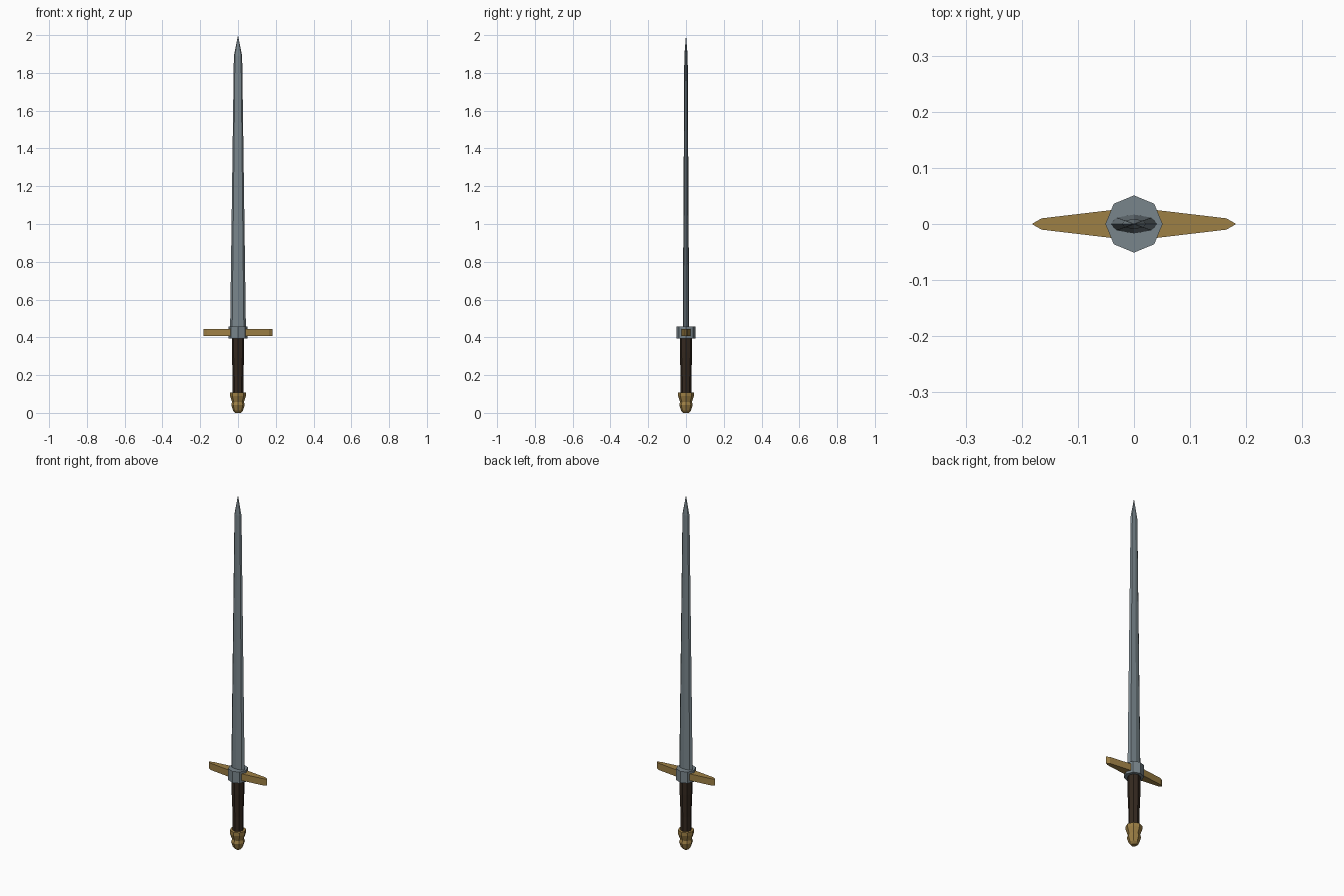
import bpy, bmesh, math

if "Cube" in bpy.data.objects:
    bpy.data.objects.remove(bpy.data.objects["Cube"])


def material(name, rgb):
    m = bpy.data.materials.new(name)
    m.diffuse_color = (*rgb, 1)
    m.use_nodes = True
    m.node_tree.nodes["Principled BSDF"].inputs["Base Color"].default_value = m.diffuse_color
    return m


STEEL = material("steel", (0.19, 0.235, 0.26))
BRASS = material("brass", (0.34, 0.215, 0.06))
LEATHER = material("dark leather", (0.035, 0.022, 0.014))


def loft(name, rings, mat):
    """Skin closed rings of equal length; single-point rings make a tip."""
    bm = bmesh.new()
    loops = [[bm.verts.new(p) for p in ring] for ring in rings]
    for a, b in zip(loops, loops[1:]):
        n = max(len(a), len(b))
        for i in range(n):
            j = (i + 1) % n
            if len(b) == 1:
                bm.faces.new((a[i], a[j], b[0]))
            else:
                bm.faces.new((a[i], a[j], b[j], b[i]))
    for end in (loops[0], loops[-1]):
        if len(end) > 2:
            bm.faces.new(end)
    bmesh.ops.recalc_face_normals(bm, faces=bm.faces)
    mesh = bpy.data.meshes.new(name)
    bm.to_mesh(mesh)
    bm.free()
    mesh.materials.append(mat)
    obj = bpy.data.objects.new(name, mesh)
    bpy.context.collection.objects.link(obj)
    return obj


def turned(name, profile, mat, sides=8):
    """Faceted lathe part from (radius, height) pairs."""
    return loft(name, [[(r * math.cos(math.tau * i / sides),
                         r * math.sin(math.tau * i / sides), z)
                        for i in range(sides)] for r, z in profile], mat)


# Blade: ridged section with bevelled edges, tapering to a point
def blade_ring(w, t, z):
    section = [(1, 0), (0.74, 0.68), (0, 1), (-0.74, 0.68),
               (-1, 0), (-0.74, -0.68), (0, -1), (0.74, -0.68)]
    return [(x * w, y * t, z) for x, y in section]


loft("blade", [blade_ring(0.042, 0.017, 0.43),
               blade_ring(0.022, 0.009, 1.89),
               [(0, 0, 2.0)]], STEEL)

# Collar, grip and pommel
turned("collar", [(0.051, 0.393), (0.051, 0.457)], STEEL)
turned("grip", [(0.028, 0.09), (0.028, 0.19), (0.033, 0.32), (0.033, 0.40)], LEATHER)
turned("pommel", [(0.014, 0.0), (0.026, 0.012), (0.036, 0.042), (0.031, 0.058),
                  (0.042, 0.09), (0.042, 0.109)], BRASS)

# Crossguard: two tapered arms with pointed ends
for side, label in ((1, "right"), (-1, "left")):
    outline = [(0.03, 0.026), (0.165, 0.010), (0.182, 0), (0.165, -0.010), (0.03, -0.026)]
    loft("guard_arm_" + label,
         [[(side * x, y, z) for x, y in outline] for z in (0.406, 0.444)], BRASS)
